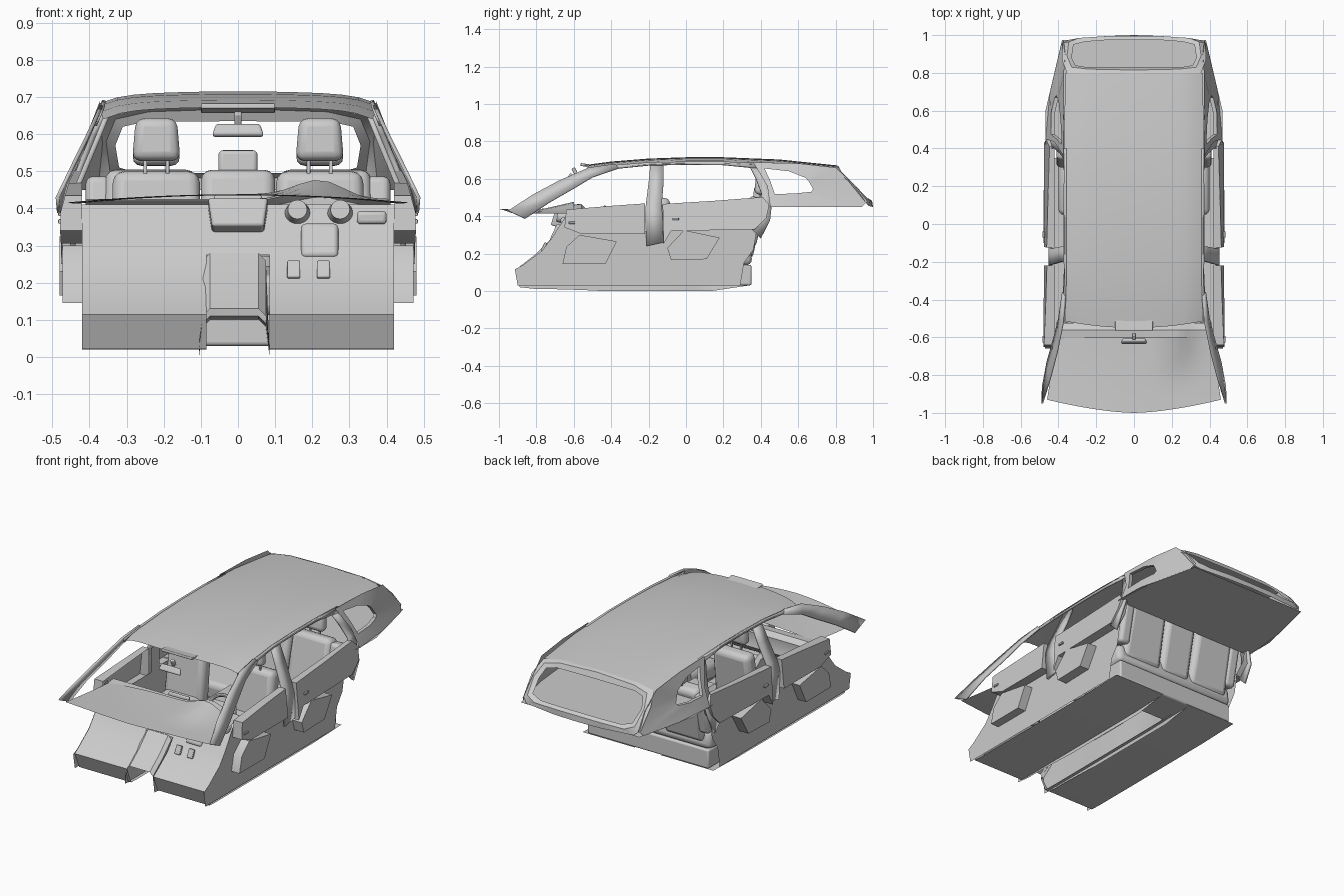
import bpy, bmesh, math
from mathutils import Matrix, Vector

if "Cube" in bpy.data.objects:
    bpy.data.objects.remove(bpy.data.objects["Cube"])


def mk(name, verts, faces, solid=0, mirror=False, bevel=0):
    me = bpy.data.meshes.new(name)
    me.from_pydata(verts, [], faces)
    bm = bmesh.new()
    bm.from_mesh(me)
    bmesh.ops.recalc_face_normals(bm, faces=bm.faces)
    bm.to_mesh(me)
    bm.free()
    ob = bpy.data.objects.new(name, me)
    bpy.context.collection.objects.link(ob)
    if solid:
        ob.modifiers.new("solid", 'SOLIDIFY').thickness = solid
    if bevel:
        b = ob.modifiers.new("bevel", 'BEVEL')
        b.width, b.segments = bevel, 3
    if mirror:
        ob.modifiers.new("mirror", 'MIRROR')
    return ob


def loft(name, rows, closed=False, **kw):
    n = len(rows[0])
    m = n if closed else n - 1
    faces = [(i*n+j, i*n+(j+1) % n, (i+1)*n+(j+1) % n, (i+1)*n+j)
             for i in range(len(rows)-1) for j in range(m)]
    return mk(name, [p for r in rows for p in r], faces, **kw)


def box(name, loc, size, tilt=0, bevel=0.02, mirror=False, taper=1.0):
    R = Matrix.Rotation(math.radians(tilt), 3, 'X')
    vs = []
    for z in (-.5, .5):
        t = taper if z > 0 else 1
        for x, y in ((-.5, -.5), (.5, -.5), (.5, .5), (-.5, .5)):
            vs.append(Vector(loc) + R @ Vector((x*size[0]*t, y*size[1], z*size[2])))
    fs = [(0, 3, 2, 1), (4, 5, 6, 7), (0, 1, 5, 4), (1, 2, 6, 5), (2, 3, 7, 6), (3, 0, 4, 7)]
    return mk(name, vs, fs, bevel=bevel, mirror=mirror)


def side_x(y, z):
    # body side leans inward above the belt line and tapers to the tail
    x = .372 + max(0, .68 - z) * .42 if z > .43 else .477
    low = min(1, max(0, .7 - z) / .15)
    return x * (1 - .5 * low * max(0, y - .6)) + max(0, -.6 - y) * .04


def on_side(pts, off=0):
    return [(side_x(y, z) + off, y, z) for y, z in pts]


def relief(name, pts, inner=.42, outer=None):
    # panel pushed outwards from the lower door plane
    out = on_side(pts) if outer is None else [(outer, y, z) for y, z in pts]
    n = len(pts)
    mk(name, out + [(inner, y, z) for y, z in pts],
       [tuple(range(n))] + [(i, (i+1) % n, n+(i+1) % n, n+i) for i in range(n)], mirror=True)


# roof skin
rows = []
for y, z, w in [(-.55, .672, .362), (-.4, .692, .37), (-.2, .708, .372), (0, .715, .372),
                (.2, .715, .372), (.5, .703, .37), (.8, .672, .362)]:
    r = []
    for i in range(-8, 9):
        t = i / 8
        yy = y + (.035 * t * t if y < -.5 else 0)
        r.append((w*t, yy, z - .012*t*t - .02*t**8))
    rows.append(r)
loft("roof", rows)
box("overhead_console", (0, -.52, .67), (.2, .09, .015), -8, .004)

# roof rails and pillars
loft("roof_rail", [on_side([(-.52, .65), (-.4, .672), (-.2, .688), (0, .692), (.2, .692), (.4, .685)], -.006),
                   on_side([(-.50, .625), (-.38, .655), (-.2, .672), (0, .676), (.2, .674), (.4, .655)], -.006)],
     solid=.01, mirror=True)
loft("front_pillar", [on_side([(-.95, .43), (-.82, .515), (-.68, .59), (-.52, .66), (-.38, .68)]),
                      on_side([(-.86, .388), (-.73, .475), (-.6, .55), (-.5, .61), (-.36, .658)])],
     solid=.01, mirror=True)
loft("middle_pillar", [on_side([(-.19, .685), (-.2, .58), (-.215, .46), (-.22, .40), (-.21, .24)], -.025),
                       on_side([(-.12, .685), (-.12, .58), (-.13, .46), (-.125, .40), (-.12, .26)], -.025)],
     solid=.014, mirror=True)
loft("rear_pillar", [on_side([(.335, .68), (.375, .6), (.405, .52), (.38, .42), (.35, .33)], -.01),
                     on_side([(.40, .68), (.44, .6), (.465, .52), (.45, .38), (.40, .28)], -.01)],
     solid=.014, mirror=True)

# rear quarter with window opening
outer = [(.36, .688), (.6, .682), (.8, .66), (.9, .57), (.97, .48), (.94, .45), (.7, .45), (.45, .45), (.435, .56)]
inner = [(.42, .655), (.55, .64), (.64, .605), (.66, .58), (.68, .545), (.67, .53), (.59, .522), (.475, .517), (.45, .59)]
loft("rear_quarter", [on_side(outer), on_side(inner), on_side(inner, -.02)], closed=True, mirror=True)

# parcel shelf closing the tail from below
loft("parcel_shelf", [[(s * side_x(y, .45), y, .452) for y in (.42, .6, .75, .88, .975)]
                      for s in (-1, -.5, 0, .5, 1)])

# tail hatch frame around the rear window
ho = [(0, .795, .674), (.25, .797, .668), (.355, .80, .648), (.382, .87, .585), (.378, .955, .48),
      (.345, .975, .455), (.15, .995, .45), (0, 1.0, .45)]
hm = [(0, .815, .668), (.24, .82, .66), (.33, .83, .64), (.355, .89, .58), (.345, .965, .50),
      (.29, .985, .48), (.14, .995, .482), (0, .995, .482)]
hi = [(0, .83, .635), (.25, .83, .633), (.31, .84, .62), (.33, .88, .57), (.32, .95, .51),
      (.26, .965, .492), (.13, .975, .495), (0, .975, .495)]
loft("hatch_frame", [ho, hm, hi], mirror=True)

# lower door panels
low = [(-.90, .03), (-.915, .115), (-.87, .14), (-.77, .215), (-.72, .28), (-.63, .42), (-.6, .43), (-.6, .32),
       (-.2, .32), (-.2, .46), (-.12, .46), (-.12, .33), (.38, .33), (.36, .22), (.31, .15), (.29, .03)]
mk("lower_door_panel", [(.42, y, z) for y, z in low], [tuple(range(len(low)))], mirror=True)
relief("front_door_trim", [(-.56, .305), (-.65, .34), (-.64, .435), (-.4, .455), (-.22, .468), (-.22, .305)])
relief("rear_door_trim", [(-.12, .25), (-.125, .465), (.15, .482), (.41, .502), (.445, .46), (.43, .39), (.37, .33), (-.08, .32)])
relief("front_door_pocket", [(-.66, .145), (-.64, .235), (-.57, .30), (-.37, .265), (-.43, .145)], outer=.472)
relief("rear_door_pocket", [(-.1, .23), (-.01, .325), (.18, .285), (.11, .17), (-.08, .165)], outer=.48)
for y, z in ((-.61, .365), (-.055, .385)):
    box("door_handle", (.478, y, z), (.012, .035, .012), 0, .003, True)

# floor pan and sloping toe board
prof = [(.35, .03), (.1, .022), (-.4, .02), (-.8, .02), (-.86, .022), (-.90, .115), (-.87, .135), (-.77, .21),
        (-.72, .275), (-.67, .34), (-.61, .41)]
loft("floor_pan", [[(x, y, z) for y, z in prof] for x in (.085, .2, .32, .42)], mirror=True)
loft("upper_firewall", [[(x, y, z) for y, z in prof[8:]] for x in (-.09, .09)])

# centre tunnel and console, open underneath
rows = []
for y, t, b in [(-.89, .13, .02), (-.8, .2, .01), (-.72, .28, .01), (-.55, .265, .005), (-.45, .18, 0), (-.2, .18, 0),
                (-.16, .25, 0), (.04, .25, 0), (.06, .11, 0), (.14, .1, 0), (.34, .1, .03)]:
    rows.append([(-.105, y, b), (-.095, y, t - .02), (-.075, y, t), (.055, y, t), (.075, y, t - .02), (.085, y, b)])
loft("centre_tunnel", rows)
box("gear_lever", (-.015, -.4, .22), (.03, .03, .1), 12, .01)

# dashboard top sheet
rows = []
for k in range(6):
    t = k / 5
    r = []
    for i in range(-10, 11):
        u = i / 10
        y0 = -1 + .07 * abs(u)**1.6
        x = u * (.46 - .05 * t)
        hood = .045 * math.exp(-((x - .22) / .09)**2) * max(0, (t - .45) / .55)
        r.append((x, y0 + (-.6 - y0) * t, .438 - .022*u*u - .012*t*(1 - t) + hood))
    rows.append(r)
loft("dashboard_top", rows)
# dashboard face towards the seats
rows = []
for i in range(-10, 11):
    x = .041 * i
    h = .042 * math.exp(-((x - .22) / .09)**2)
    rows.append([(x, -.61, .42 + h), (x, -.56, .425 + h), (x, -.525, .405 + h*.6), (x, -.53, .36),
                 (x, -.52, .32), (x, -.56, .28), (x, -.66, .27)])
loft("dashboard_face", rows)
box("centre_stack", (0, -.63, .365), (.14, .17, .08), -18, .008, taper=1.15)
box("screen", (0, -.545, .4), (.13, .02, .07), -12, .006)
box("side_vent", (.36, -.64, .375), (.08, .06, .035), 0, .01)
for x in (.16, .275):
    bpy.ops.mesh.primitive_cone_add(vertices=20, radius1=.034, radius2=.026, depth=.06,
                                    location=(x, -.66, .392), rotation=(math.radians(80), 0, 0))
    bpy.context.object.name = "gauge_housing"

# steering column and wheel
box("steering_column", (.22, -.65, .29), (.1, .13, .1), -25, .012)
bpy.ops.mesh.primitive_torus_add(major_radius=.085, minor_radius=.01, major_segments=32, minor_segments=8,
                                 location=(.22, -.47, .37), rotation=(math.radians(65), 0, 0))
bpy.context.object.name = "steering_wheel"
box("steering_hub", (.22, -.475, .368), (.06, .03, .055), -25, .01)
box("steering_spoke", (.22, -.472, .37), (.16, .012, .022), -25, .004)
for x in (.15, .23):
    box("pedal", (x, -.76, .235), (.035, .015, .05), -25, .004)

# rear view mirror
box("mirror", (0, -.62, .61), (.14, .02, .036), -30, .008, taper=.85)
box("mirror_stem", (0, -.595, .64), (.02, .02, .04), 25, .004)

# front seats
box("front_seat_base", (.22, -.3, .09), (.2, .28, .12), 0, .02, True)
box("front_seat_cushion", (.22, -.31, .19), (.24, .34, .1), 6, .035, True)
box("front_seat_back", (.22, -.145, .345), (.25, .085, .31), -8, .03, True, .93)
box("front_headrest", (.22, -.16, .585), (.13, .06, .115), -4, .024, True, .85)
# rear bench
box("rear_bench_cushion", (0, .2, .18), (.8, .3, .11), 6, .03)
box("rear_bench_base", (0, .24, .085), (.78, .22, .11), 0, .01)
box("rear_seat_back", (.235, .345, .34), (.26, .09, .33), -12, .03, True, .95)
box("rear_centre_back", (0, .345, .34), (.2, .085, .33), -12, .03)
box("rear_side_bolster", (.375, .36, .365), (.07, .08, .24), -12, .02, True)
box("rear_headrest", (.22, .40, .57), (.13, .06, .11), -6, .024, True, .85)
box("rear_centre_headrest", (0, .39, .51), (.105, .06, .09), -6, .012)
for y, n in ((-.15, "front"), (.395, "rear")):
    for dx in (-.03, .03):
        box(n + "_headrest_post", (.22 + dx, y, .515), (.01, .01, .07), -5, .002, True)

# soften shading, keep hard edges
bpy.ops.object.select_all(action='SELECT')
bpy.context.view_layer.objects.active = bpy.data.objects["roof"]
bpy.ops.object.shade_smooth_by_angle(angle=math.radians(35))
